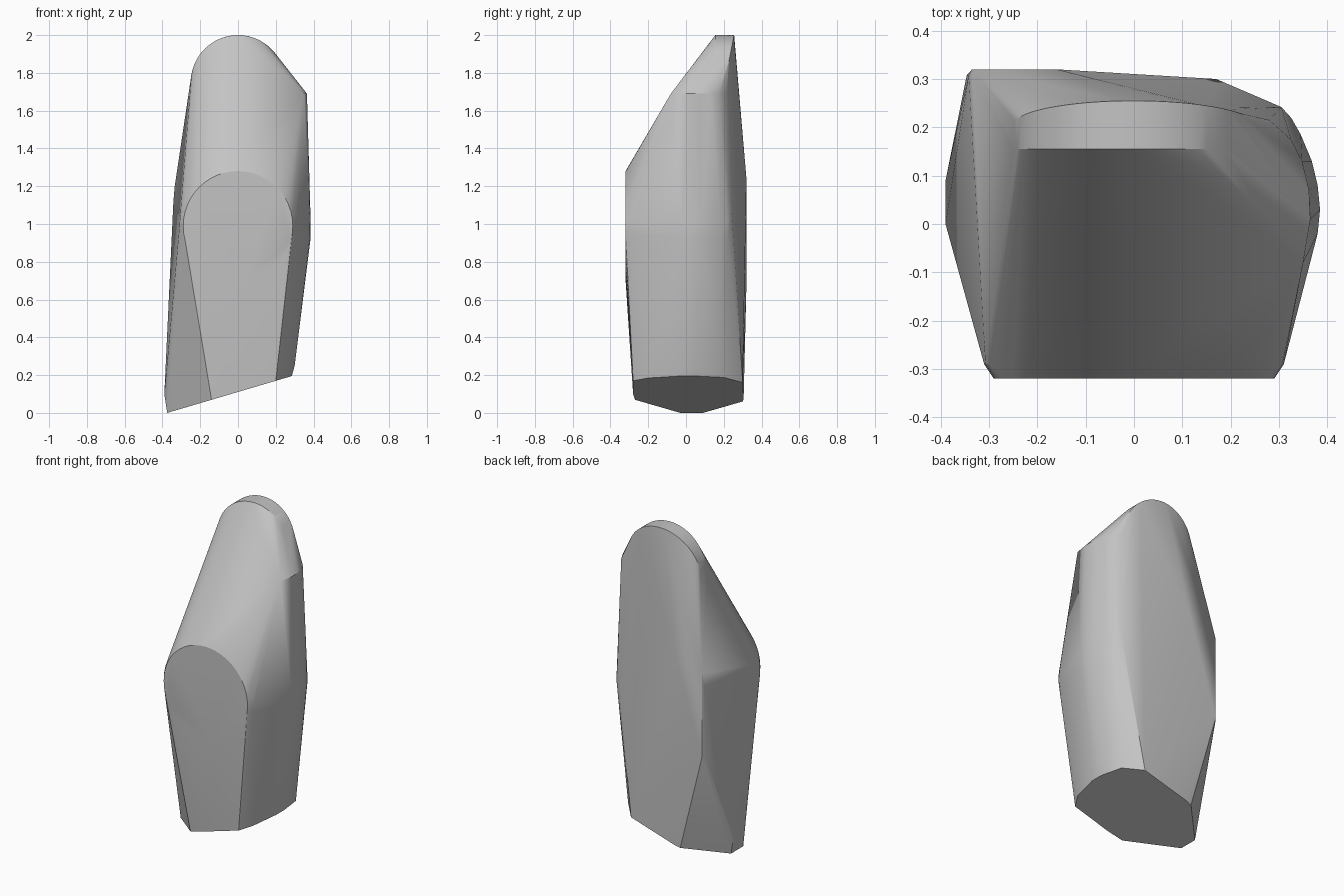
import bpy, bmesh
from math import sin, cos, pi

old = bpy.data.objects.get("Cube")
if old:
    bpy.data.objects.remove(old)


def arc(cx, cz, radius, start, end, steps, depth):
    """Arc in an upright plane; depth gives y for a height."""
    points = []
    for i in range(steps + 1):
        a = start + (end - start) * i / steps
        z = cz + radius * sin(a)
        points.append((cx + radius * cos(a), depth(z), z))
    return points


points = []

# Round front pad with a softened rim
points += arc(0, 0.99, 0.29, 0, 2 * pi, 48, lambda z: -0.32)
points += arc(0, 0.985, 0.31, 0, 2 * pi, 48, lambda z: -0.29)

# Rounded crown: level front edge, slanted back edge
points += arc(0, 1.75, 0.25, -0.05, pi, 36, lambda z: 0.155)
points += arc(0, 1.75, 0.25, 0.2, pi, 36, lambda z: 0.255 - 0.2 * (2 - z))

# Sloping cut underneath
foot = [(-0.375, -0.03), (-0.375, 0.09), (-0.17, 0.3), (-0.13, 0.305),
        (0.17, 0.3), (0.26, 0.2), (0.285, 0.05), (0.285, -0.03),
        (0.25, -0.2), (0.2, -0.28), (-0.04, -0.28), (-0.14, -0.27)]
points += [(x, y, (x + 0.375) / 3.385) for x, y in foot]
points += [(-0.39, 0, 0.1), (-0.39, 0.09, 0.1), (0.3, 0, 0.25), (0.3, 0.05, 0.25)]

# Curved side: belly band and shoulder band
belly = [(0.38, -0.02), (0.385, 0.03), (0.38, 0.08), (0.368, 0.13),
         (0.345, 0.185), (0.325, 0.22)]
points += [(x, y, z) for x, y in belly for z in (0.93, 1.0)]
points.append((0.305, 0.242, 1.06))
shoulder = [(0.35, -0.08), (0.365, 0.01), (0.362, 0.07), (0.348, 0.13),
            (0.325, 0.175), (0.28, 0.215)]
points += [(x, y, 1.69) for x, y in shoulder]

# Back corner ridge
points += [(-0.16, 0.32, 1.24), (-0.335, 0.32, 1.2), (-0.335, 0.32, 0.68),
           (-0.346, 0.308, 0.68), (-0.342, 0.308, 1.12)]

# Stretch one taut skin over the sections
bm = bmesh.new()
for p in points:
    bm.verts.new(p)
hull = bmesh.ops.convex_hull(bm, input=bm.verts[:])
loose = {g for g in hull["geom_interior"] + hull["geom_unused"]
         if isinstance(g, bmesh.types.BMVert)}
bmesh.ops.delete(bm, geom=list(loose), context="VERTS")
bmesh.ops.dissolve_limit(bm, angle_limit=0.01, verts=bm.verts[:], edges=bm.edges[:])
bmesh.ops.recalc_face_normals(bm, faces=bm.faces[:])
mesh = bpy.data.meshes.new("faceted_body")
bm.to_mesh(mesh)
bm.free()
body = bpy.data.objects.new("faceted_body", mesh)
bpy.context.collection.objects.link(body)

# Plain grey finish
grey = bpy.data.materials.new("light_grey")
grey.use_nodes = True
color = (0.55, 0.55, 0.55, 1)
grey.diffuse_color = color
grey.node_tree.nodes["Principled BSDF"].inputs["Base Color"].default_value = color
mesh.materials.append(grey)

# Smooth curves, crisp rims
bpy.ops.object.select_all(action="DESELECT")
body.select_set(True)
bpy.context.view_layer.objects.active = body
bpy.ops.object.shade_smooth_by_angle(angle=0.35)
